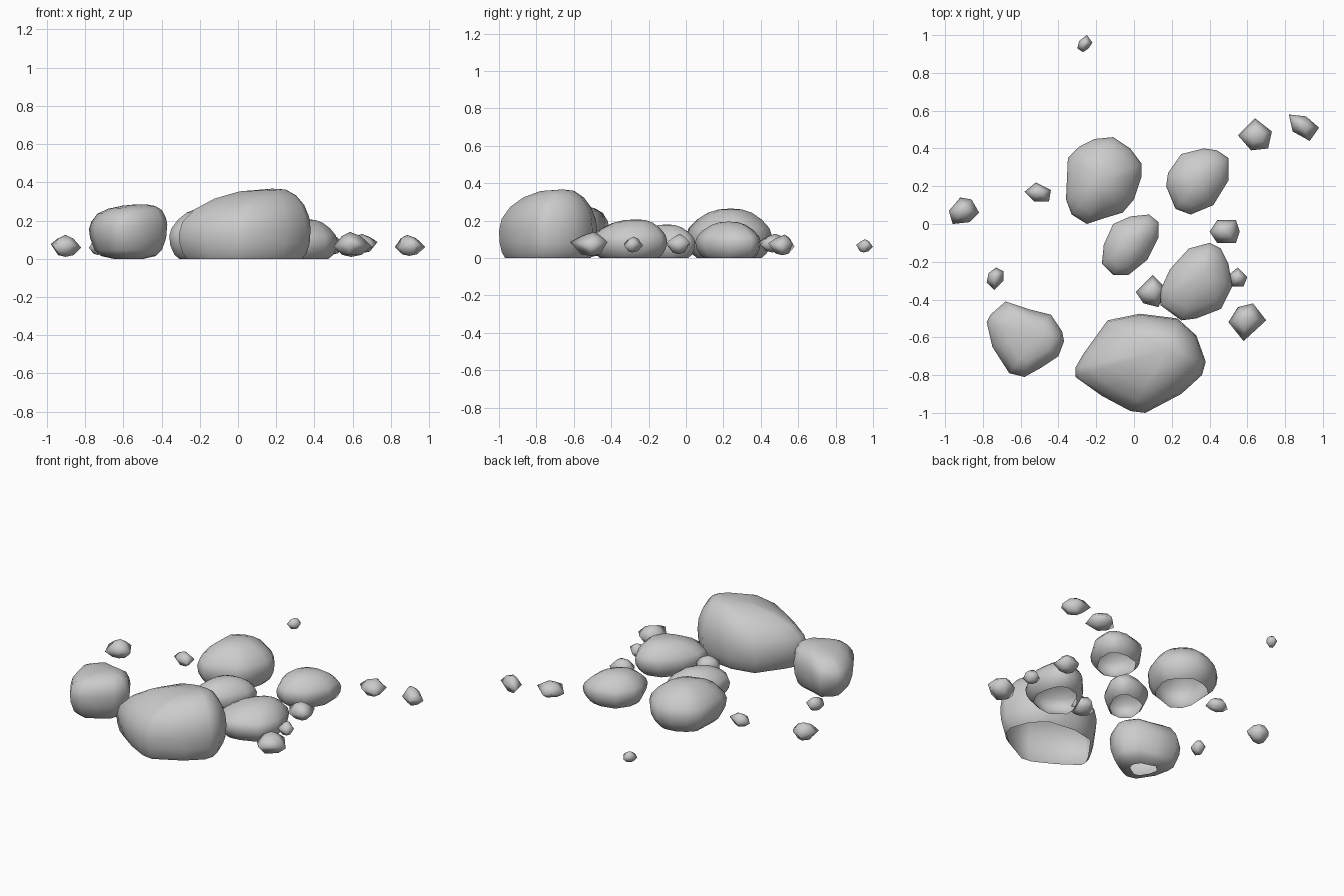
import bpy
import bmesh
from mathutils import Vector

cube = bpy.data.objects.get("Cube")
if cube:
    bpy.data.objects.remove(cube, do_unlink=True)

# One stone colour for everything
stone = bpy.data.materials.new("stone_grey")
stone.use_nodes = True
stone.diffuse_color = (0.6, 0.6, 0.6, 1)
shader = stone.node_tree.nodes["Principled BSDF"]
shader.inputs["Base Color"].default_value = stone.diffuse_color
shader.inputs["Roughness"].default_value = 0.9

# Dome shapes as (outline scale, fraction of full height)
ROUNDED = [(1, .4), (.96, .58), (.83, .75), (.62, .89), (.35, .98)]
SLOPED = [(1, .45), (.94, .6), (.76, .77), (.52, .91), (.28, .98)]
BLOCKY = [(1, .6), (.95, .73), (.82, .87), (.6, .95), (.3, .99)]

# Undersides as (outline scale, fraction of full height)
UPRIGHT = [(.87, 0), (.94, .08), (.985, .22)]
TUCKED = [(.75, 0), (.87, .09), (.97, .26)]
CURLED = [(.38, 0), (.7, .05), (.86, .16), (.97, .38)]


def to_units(points):
    """Plan points are given in hundredths of a unit."""
    return [Vector((x, y, 0)) / 100 for x, y in points]


def finish(name, bm):
    """Turn the shell into a smooth shaded stone object."""
    bmesh.ops.recalc_face_normals(bm, faces=bm.faces[:])
    mesh = bpy.data.meshes.new(name)
    bm.to_mesh(mesh)
    bm.free()
    mesh.materials.append(stone)
    mesh.shade_smooth()
    obj = bpy.data.objects.new(name, mesh)
    bpy.context.collection.objects.link(obj)


def add_ring(bm, points, focus, scale, height):
    """Copy the outline, drawn in towards a focus, at one height."""
    return [bm.verts.new((*focus.lerp(p, scale).xy, height)) for p in points]


def bridge(bm, lower, upper):
    """Join two rings of equal length with quads."""
    n = len(lower)
    for i in range(n):
        j = (i + 1) % n
        bm.faces.new((lower[i], lower[j], upper[j], upper[i]))


def fan(bm, ring, focus, height):
    """Close a ring with triangles that meet at a tip."""
    tip = bm.verts.new((focus.x, focus.y, height))
    for i, vert in enumerate(ring):
        bm.faces.new((vert, ring[(i + 1) % len(ring)], tip))


def boulder(name, outline, peak, height, under=TUCKED, dome=SLOPED, lean=0):
    """Hollow stone shell, open underneath, lofted from its plan outline.
    Lean makes the upper part rise towards the left."""
    points = to_units(outline)
    top = to_units([peak])[0]
    centre = sum(points, Vector()) / len(points)
    bm = bmesh.new()
    rings = [add_ring(bm, points, centre, scale, level * height)
             for scale, level in under]
    rings += [add_ring(bm, points, top, scale, level * height)
              for scale, level in dome]
    for ring in rings[len(under):]:
        for vert in ring:
            vert.co.z += lean * (vert.co.x - top.x)
    for lower, upper in zip(rings, rings[1:]):
        bridge(bm, lower, upper)
    fan(bm, rings[-1], top, height)
    finish(name, bm)


def pebble(name, outline, low, high):
    """Small closed stone: a widest belt between a foot and a crown."""
    points = to_units(outline)
    centre = sum(points, Vector()) / len(points)
    crown = centre.lerp(points[0], .15)
    size = high - low
    bm = bmesh.new()
    foot = add_ring(bm, points, centre, .5, low + size * .08)
    belt = add_ring(bm, points, centre, 1, low + size * .5)
    for i, vert in enumerate(belt):
        vert.co.z += size * (.08 if i % 2 else -.08)
    shoulder = add_ring(bm, points, crown, .5, low + size * .84)
    bridge(bm, foot, belt)
    bridge(bm, belt, shoulder)
    fan(bm, foot, centre, low)
    fan(bm, shoulder, crown, high)
    finish(name, bm)


# Boulders
boulder("front_boulder",
        [(-31, -76), (-27, -69), (-14, -51), (3, -47.5), (23, -50), (33, -59),
         (38, -73), (36, -80), (25, -90), (6, -100), (-2, -99), (-17, -91),
         (-31, -81)],
        peak=(18, -66), height=.367, under=UPRIGHT, dome=ROUNDED, lean=.04)
boulder("front_right_boulder",
        [(-68, -41), (-56, -45), (-44, -48), (-38, -57), (-37, -62), (-40, -70),
         (-49, -76), (-58, -81), (-66, -79), (-75, -65), (-78, -52), (-76, -48)],
        peak=(-53, -60), height=.285, under=CURLED, dome=BLOCKY, lean=.06)
boulder("back_right_boulder",
        [(-11, 46), (-2, 40), (4, 32), (4, 25), (0, 13), (-6, 6), (-16, 3),
         (-25, 0), (-33, 5), (-36, 13), (-35, 35), (-29, 41), (-21, 45)],
        peak=(-17, 24), height=.265)
boulder("back_left_boulder",
        [(37, 40), (44, 39), (50, 35), (50, 23), (42, 10), (30, 5), (22, 8),
         (17, 20), (18, 27), (25, 37)],
        peak=(33, 23), height=.195)
boulder("middle_boulder",
        [(8, 5), (13, 1), (13, -7), (7, -19), (-3, -27), (-11, -27), (-17, -21),
         (-16, -11), (-11, 0), (-2, 4)],
        peak=(-2, -10), height=.18)
boulder("left_boulder",
        [(40, -10), (46, -13), (50, -21), (52, -33), (46, -45), (33, -50),
         (25, -51), (14, -43), (14, -35), (19, -24), (29, -13)],
        peak=(36, -26), height=.207)

# Scattered pebbles
pebble("far_right_pebble",
       [(-92, 14), (-86, 13), (-82, 6), (-87, 1), (-96, 0), (-98, 7)], .01, .125)
pebble("right_pebble",
       [(-52, 22), (-44, 18), (-45, 12), (-53, 12), (-58, 17)], .03, .115)
pebble("front_right_pebble",
       [(-73, -23), (-69, -25), (-69, -30), (-74, -35), (-78, -31), (-77, -26)],
       .02, .11)
pebble("rear_pebble",
       [(-25, 100), (-22, 96), (-24, 93), (-27, 91), (-30, 93), (-29, 97)],
       .03, .1)
pebble("back_left_pebble",
       [(64, 56), (73, 49), (71, 40), (62, 39), (55, 47)], .03, .13)
pebble("far_left_pebble",
       [(82, 58), (91, 57), (98, 51), (93, 44), (84, 49)], .015, .125)
pebble("left_pebble",
       [(44, 2), (54, 2), (56, -4), (54, -10), (44, -10), (40, -4)], .02, .13)
pebble("small_left_pebble",
       [(55, -23), (60, -28), (58, -33), (52, -33), (50, -27)], .03, .115)
pebble("front_left_pebble",
       [(55, -44), (63, -42), (70, -51), (58, -62), (50, -52)], .01, .14)
pebble("middle_pebble",
       [(10, -27), (17, -34), (13, -44), (5, -42), (1, -36)], .02, .13)
